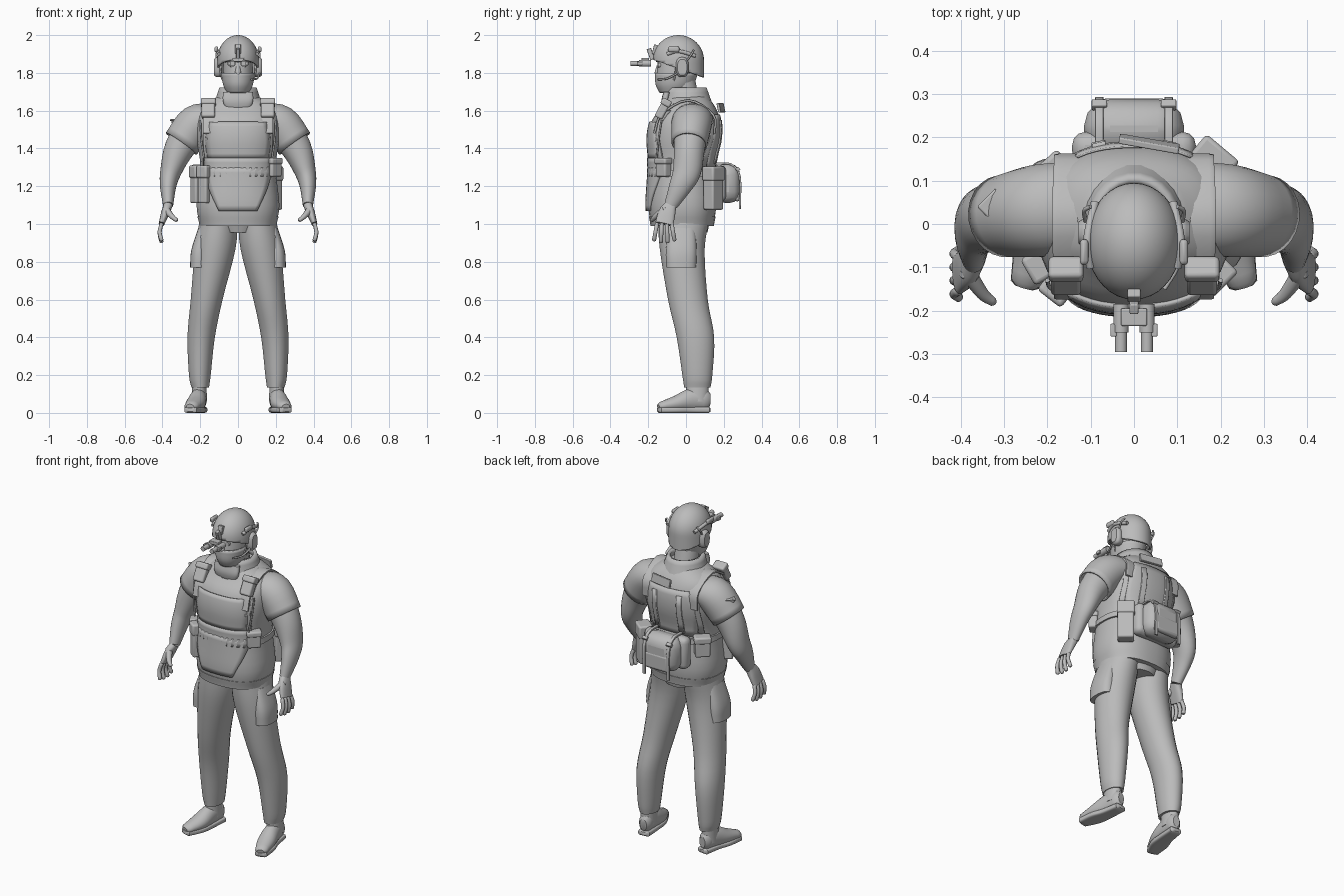
import bpy, bmesh, math
from mathutils import Vector, Matrix

if "Cube" in bpy.data.objects:
    bpy.data.objects.remove(bpy.data.objects["Cube"])

SHADE = (0.5, 0.5, 0.5, 1)
grey = bpy.data.materials.new("plain grey")
grey.use_nodes = True
grey.diffuse_color = SHADE
grey.node_tree.nodes["Principled BSDF"].inputs["Base Color"].default_value = SHADE
X, Y, Z = Matrix.Identity(3)
FRONT, BACK = -1, 1
THIN = .01


def finish(name, bm, pair=False, thick=0, bevel=0):
    """Turn a bmesh into a smooth-shaded object, mirrored if it comes in pairs."""
    bmesh.ops.recalc_face_normals(bm, faces=bm.faces)
    mesh = bpy.data.meshes.new(name)
    bm.to_mesh(mesh)
    bm.free()
    mesh.materials.append(grey)
    part = bpy.data.objects.new(name, mesh)
    bpy.context.collection.objects.link(part)
    bpy.ops.object.select_all(action="DESELECT")
    part.select_set(True)
    bpy.context.view_layer.objects.active = part
    bpy.ops.object.shade_smooth_by_angle(angle=math.radians(40))
    if bevel:
        modifier = part.modifiers.new("Bevel", "BEVEL")
        modifier.width, modifier.segments = bevel, 3
    if thick:
        modifier = part.modifiers.new("Solidify", "SOLIDIFY")
        modifier.thickness, modifier.offset = thick, 0
    if pair:
        part.modifiers.new("Mirror", "MIRROR")


def refine(rows, steps=4):
    """Pass a Catmull-Rom curve through rows of any width."""
    rows = [Vector(row) for row in rows]
    ends = [rows[0] * 2 - rows[1]] + rows + [rows[-1] * 2 - rows[-2]]
    result = []
    for a, b, c, d in zip(ends, ends[1:], ends[2:], ends[3:]):
        for k in range(steps):
            t = k / steps
            result.append(b + (c - a) * t / 2 + (a * 2 - b * 5 + c * 4 - d) * t * t / 2
                          + (b * 3 - a - c * 3 + d) * t ** 3 / 2)
    return result + [rows[-1]]


def loft(name, rings, ref=X, axis=None, power=2, sides=24, caps=True, dome=False, **options):
    """Skin superellipse rings: x, y, z, half width along ref, other half width."""
    rings = refine(rings)
    if dome:
        for end, inner in ((0, 1), (-1, -2)):
            tip, size = rings[end].copy(), min(rings[end][3:])
            out = Vector((tip - rings[inner])[:3]).normalized() * size / 2
            tip = Vector((*(Vector(tip[:3]) + out), *(Vector(tip[3:]) * .6)))
            rings.insert(len(rings) if end else 0, tip)
    bm = bmesh.new()
    centres = [Vector(ring[:3]) for ring in rings]
    loops = []
    for i, ring in enumerate(rings):
        along = axis or (centres[min(i + 1, len(rings) - 1)] - centres[max(i - 1, 0)]).normalized()
        u = (ref - along * ref.dot(along)).normalized()
        v = along.cross(u)
        loop = []
        for k in range(sides):
            angle = math.tau * (k + .5) / sides
            c, s = (math.copysign(abs(w) ** (2 / power), w) for w in (math.cos(angle), math.sin(angle)))
            loop.append(bm.verts.new(centres[i] + u * c * ring[3] + v * s * ring[4]))
        loops.append(loop)
    for a, b in zip(loops, loops[1:]):
        for k in range(sides):
            bm.faces.new((a[k - 1], a[k], b[k], b[k - 1]))
    if caps:
        bm.faces.new(loops[0])
        bm.faces.new(loops[-1])
    finish(name, bm, **options)


def tube(name, path, radius=THIN, flat=None, **options):
    loft(name, [(*point, radius, flat or radius) for point in path], sides=12,
         power=6 if flat else 2, **options)


def box(name, place, size, pitch=0, turn=0, bevel=THIN, **options):
    bm = bmesh.new()
    spin = Matrix.Rotation(math.radians(turn), 4, "Z") @ Matrix.Rotation(math.radians(pitch), 4, "X")
    matrix = Matrix.Translation(place) @ spin @ Matrix.Diagonal((*size, 1))
    bmesh.ops.create_cube(bm, size=1, matrix=matrix)
    finish(name, bm, bevel=bevel, **options)


def pouch(name, place, size, pitch=0, turn=0, **options):
    """Pouch with a slightly larger flap over its upper third."""
    box(name, place, size, pitch, turn, **options)
    lift = Matrix.Rotation(math.radians(pitch), 3, "X") @ Vector((0, 0, size[2] / 3))
    flap = (size[0] + THIN, size[1] + THIN, size[2] / 3)
    box(name + "_flap", Vector(place) + lift, flap, pitch, turn, **options)


# Torso, whose rings also guide the panels lying on it
HEM = (0, -.02, .99, .2, .165)
CHEST = (0, -.01, 1.45, .22, .19)
TORSO = [HEM, (0, -.02, 1.1, .22, .18), (0, -.02, 1.3, .2, .17), CHEST,
         (0, 0, 1.55, .22, .18), (0, .015, 1.62, .19, .14), (0, .01, 1.68, .1, .1)]
BOXY = 2.4
loft("vest_torso", TORSO, axis=Z, power=BOXY, sides=32)


def skin(x, z, side):
    ring = min(refine(TORSO, 40), key=lambda r: abs(r[2] - z))
    depth = max(0, 1 - min(1, abs(x) / ring[3]) ** BOXY) ** (1 / BOXY)
    return ring[1] + side * (ring[4] * depth + THIN / 2)


def panel(name, low, high, widths, side, middle=0, thick=THIN, **options):
    """Plate on the torso from low to high; half widths run upward."""
    bm = bmesh.new()
    rows = refine([(w, 0) for w in widths])
    columns = range(-6, 7)
    grid = []
    for i, row in enumerate(rows):
        z = low + (high - low) * i / (len(rows) - 1)
        xs = [middle + row[0] * k / 6 for k in columns]
        grid.append([bm.verts.new((x, skin(x, z, side), z)) for x in xs])
    for a, b in zip(grid, grid[1:]):
        for k in range(len(a) - 1):
            bm.faces.new((a[k], a[k + 1], b[k + 1], b[k]))
    finish(name, bm, thick=thick, **options)


panel("chest_panel", 1.35, 1.54, (.16, .17, .15), FRONT)
panel("belly_pouch", 1.25, 1.35, (.18, .17), FRONT, thick=THIN * 2)
panel("groin_flap", 1.07, 1.3, (.1, .15, .18), FRONT, thick=THIN * 2)
panel("back_panel", 1.3, 1.58, (.15, .17, .13), BACK, thick=THIN / 2)
panel("back_strap", 1.32, 1.55, (.015, .015), BACK, middle=.08, thick=THIN * 2, pair=True)
for side in (FRONT, BACK):
    panel("armhole_binding", 1.3, 1.6, (THIN, THIN), side, middle=.17, pair=True)


def band(name, low, high, margin):
    """Belt wrapped round the torso at a given height."""
    rows = [row for row in refine(TORSO, 12) if low <= row[2] <= high]
    loft(name, [(*row[:3], row[3] + margin, row[4] + margin) for row in rows],
         axis=Z, power=BOXY, sides=32)


band("waist_belt", 1.24, 1.29, THIN)
band("jacket_hem", .98, 1.04, THIN / 3)

# Collar, shoulder straps and pouches
loft("collar", [(0, .01, 1.61, .125, .13), (0, 0, 1.72, .09, .1)], axis=Z, caps=False, thick=THIN * 2)
loft("collar_bib", [(0, -.1, 1.6, .06, .02), (0, -.11, 1.65, .08, .02), (0, -.1, 1.7, .08, .02)],
     axis=Z, power=3)
ends = [[(.15, skin(.15, z, side), z) for z in (1.48, 1.58)] for side in (FRONT, BACK)]
tube("shoulder_strap", [*ends[0], (.155, .01, 1.655), *ends[1][::-1]], radius=.035, flat=THIN * .7, pair=True)
pouch("shoulder_pouch", (.157, -.122, 1.61), (.07, .045, .11), pitch=-28, pair=True)
tube("shoulder_cord", [(.2, -.13, 1.55), (.195, -.145, 1.45), (.18, -.155, 1.35)], radius=THIN / 2, pair=True)

# Arms with short sleeves
WRIST = (.37, -.08, 1.1)
loft("arm", [(.15, .035, 1.55, .1, .07), (.23, .03, 1.51, .095, .09), (.31, .018, 1.4, .082, .08),
             (.355, .005, 1.28, .075, .057), (.37, -.03, 1.2, .06, .043), (*WRIST, .036, .027)],
     ref=Y, pair=True)
loft("sleeve", [(.13, .04, 1.56, .1, .07), (.22, .03, 1.53, .102, .098), (.3, .018, 1.425, .09, .096)],
     ref=Y, caps=False, thick=THIN, pair=True)
pouch("arm_patch", (-.32, .04, 1.54), (.05, .05, .03), turn=45)

# Hands
KNUCKLE = Vector((.405, -.115, 1))
loft("palm", [(*WRIST, .032, .024), (.385, -.1, 1.06, .045, .022), (*KNUCKLE, .048, .015)],
     ref=Y, power=2.5, pair=True)
for finger in range(4):
    spread = finger - 1.5
    root = KNUCKLE + Y * spread * .026
    reach = .1 - abs(spread) * THIN
    middle = root + X * THIN + Y * spread * THIN / 2 - Z * reach / 2
    tip = root + Y * spread * THIN - Z * reach
    tube("finger", [root, middle, tip], radius=.011, ref=Y, dome=True, pair=True)
loft("thumb", [(.385, -.11, 1.08, .02, .02), (.35, -.16, 1.04, .015, .014), (.325, -.18, 1.02, THIN, THIN)],
     ref=Y, dome=True, pair=True)

# Trousers
CUFF = (.2, .06, .135)
loft("trouser_leg", [(.1, -.01, 1.04, .1, .14), (.12, -.02, .87, .108, .12), (.166, .01, .6, .085, .106),
                     (.195, .05, .4, .073, .1), (.202, .06, .2, .058, .08), (*CUFF, .047, .07)],
     axis=Z, pair=True)
loft("hips", [(0, -.01, 1.03, .19, .14), (0, -.005, .955, .12, .12)], axis=Z)
loft("cargo_pocket", [(.175, -.02, .98, .035, .07), (.198, -.025, .86, .05, .082), (.202, -.025, .77, .052, .08)],
     axis=Z, power=2.6, pair=True)

# Shoes, with toes turned out
loft("shoe_ankle", [(.205, .06, .06, .042, .06), (.205, .06, .17, .037, .06)], axis=Z, pair=True)
loft("shoe_upper", [(.2, .11, .07, .035, .055), (.21, .03, .07, .044, .06), (.225, -.05, .05, .05, .042),
                    (.25, -.135, .034, .035, .024)], dome=True, pair=True)
SOLE = .016
loft("shoe_sole", [(.198, .12, SOLE, .036, SOLE), (.21, .02, SOLE, .042, SOLE), (.227, -.055, SOLE, .05, SOLE),
                   (.252, -.14, SOLE, .034, SOLE)], power=4, dome=True, pair=True)

# Head and face mask
tube("neck", [(0, .01, 1.62), (0, -.02, 1.76)], radius=.07)
HEAD = [(0, -.07, 1.695, .05, .06), (0, -.06, 1.74, .07, .092), (0, -.05, 1.8, .08, .105), (0, -.05, 1.95, .07, .09)]
loft("head", HEAD, axis=Z)
loft("face_mask", [(*row[:3], row[3] + THIN / 2, row[4] + THIN / 2) for row in HEAD[:3]],
     axis=Z, caps=False, thick=THIN)
loft("nose", [(0, -.145, 1.84, THIN, THIN), (0, -.152, 1.8, .016, .014), (0, -.145, 1.77, .016, THIN)], axis=Z)
tube("eye", [(.032, -.12, 1.84), (.032, -.148, 1.84)], radius=.012, pair=True)
tube("brow", [(0, -.15, 1.865), (.035, -.143, 1.87), (.07, -.1, 1.865)], ref=Y, pair=True)

# Helmet: a dome over straight sides, cut along a slanted rim
bm = bmesh.new()
bmesh.ops.create_uvsphere(bm, u_segments=36, v_segments=24, radius=1)
bmesh.ops.delete(bm, geom=[v for v in bm.verts if v.co.z < -.95], context="VERTS")
for v in bm.verts:
    if v.co.z < 0:
        v.co.xy = v.co.xy.normalized()
    v.co = Vector((v.co.x * .105, v.co.y * .13 - .04, v.co.z * .127 + 1.868))
bmesh.ops.bisect_plane(bm, geom=bm.verts[:] + bm.edges[:] + bm.faces[:], plane_co=(0, -.17, 1.87),
                       plane_no=(0, -.36, -1), clear_outer=True)
finish("helmet", bm, thick=THIN)
tube("helmet_rail", [(.1, -.1, 1.9), (.108, -.04, 1.915), (.09, .05, 1.89)], pair=True)
box("helmet_light", (.115, -.065, 1.925), (.02, .06, .03), pair=True)

# Headset and chin strap
loft("ear_cup", [(.085, -.02, 1.83, .032, .05), (.112, -.02, 1.83, .034, .053), (.128, -.02, 1.83, .025, .042)],
     ref=Y, axis=X, power=2.6, pair=True)
tube("headset_arm", [(.11, 0, 1.86), (.115, .03, 1.9), (.1, .04, 1.92)], radius=THIN / 2, pair=True)
tube("microphone_boom", [(.115, -.04, 1.8), (.1, -.1, 1.77), (.07, -.15, 1.765)], radius=THIN / 2)
tube("chin_strap", [(.095, -.05, 1.84), (.08, -.065, 1.76), (0, -.1, 1.685)], radius=THIN / 2, ref=Y, pair=True)

# Night goggles on the helmet mount
box("mount_plate", (0, -.165, 1.925), (.03, .02, .05), pitch=-15, bevel=THIN / 3)
box("mount_arm", (0, -.187, 1.9), (.02, .025, .06), pitch=20, bevel=THIN / 3)
box("goggle_bridge", (0, -.215, 1.87), (.06, .04, .02), bevel=THIN / 3)
tube("goggle_body", [(.03, -.185, 1.85), (.03, -.25, 1.85)], radius=.018, pair=True)
tube("goggle_lens", [(.03, -.25, 1.85), (.03, -.295, 1.85)], radius=.014, pair=True)
box("goggle_side", (.047, -.245, 1.85), (.015, .03, .02), bevel=THIN / 3, pair=True)

# Back pack with buckled straps
box("pack_base", (0, .175, 1.215), (.285, .075, .19), bevel=.03)
box("pack_body", (0, .22, 1.215), (.23, .135, .21), bevel=.06)
box("pack_pocket", (0, .272, 1.17), (.16, .035, .1), bevel=THIN * 1.5)
tube("pack_strap", [(.08, .16, 1.32), (.08, .24, 1.315), (.08, .285, 1.25), (.08, .285, 1.08)],
     flat=THIN / 2, pair=True)
box("pack_buckle", (.08, .275, 1.29), (.035, .02, .02), pitch=-40, bevel=THIN / 3, pair=True)
box("back_patch", (.035, .185, 1.615), (.14, .015, .05), pitch=12, turn=-10, bevel=THIN / 3)

# Hip pouches
pouch("left_back_pouch", (.18, .145, 1.19), (.09, .07, .23), turn=-40)
pouch("right_back_pouch", (-.19, .115, 1.255), (.085, .06, .12), turn=42)
pouch("right_front_pouch", (-.175, -.145, 1.21), (.06, .06, .2), turn=-38)
pouch("right_side_pouch", (-.215, -.095, 1.21), (.06, .06, .2), turn=-60)
pouch("left_front_pouch", (.19, -.12, 1.3), (.075, .05, .1), turn=45)
